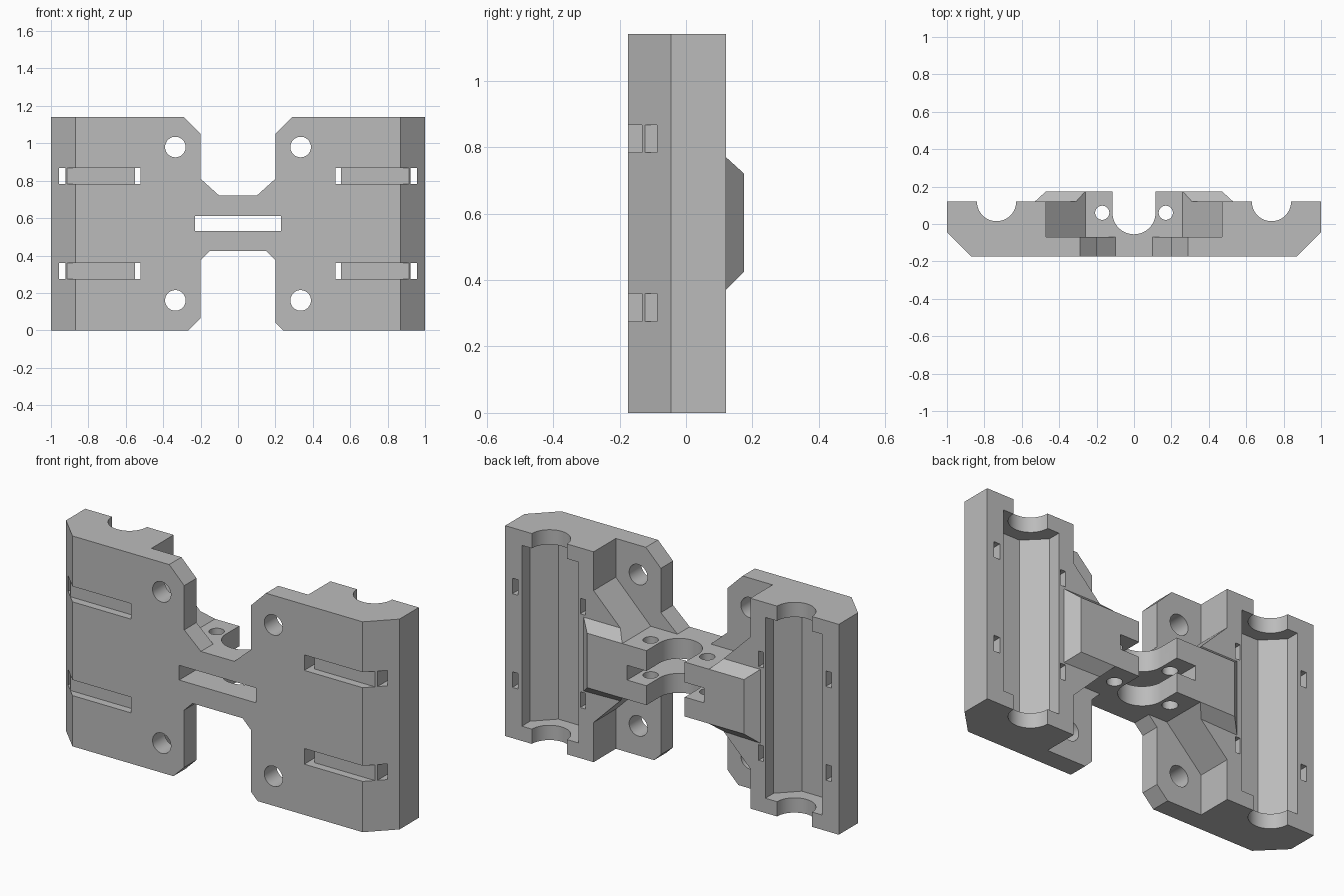
import bpy, bmesh, math

if "Cube" in bpy.data.objects:
    bpy.data.objects.remove(bpy.data.objects["Cube"], do_unlink=True)

H = 1.14                             # overall height
FRONT, WEB, BACK, TOP = -0.175, -0.07, 0.12, 0.175   # depth levels

grey = bpy.data.materials.new("grey_plastic")
grey.use_nodes = True
grey.diffuse_color = (0.5, 0.5, 0.5, 1)
grey.node_tree.nodes["Principled BSDF"].inputs["Base Color"].default_value = (0.5, 0.5, 0.5, 1)


def loft(name, rings):
    """Closed solid through matching rings of 3D points."""
    bm = bmesh.new()
    loops = [[bm.verts.new(p) for p in ring] for ring in rings]
    n = len(loops[0])
    for a, b in zip(loops, loops[1:]):
        for i in range(n):
            j = (i + 1) % n
            bm.faces.new((a[i], a[j], b[j], b[i]))
    bm.faces.new(loops[0])
    bm.faces.new(loops[-1])
    bmesh.ops.remove_doubles(bm, verts=bm.verts, dist=1e-5)
    bmesh.ops.recalc_face_normals(bm, faces=bm.faces)
    mesh = bpy.data.meshes.new(name)
    bm.to_mesh(mesh)
    bm.free()
    mesh.materials.append(grey)
    ob = bpy.data.objects.new(name, mesh)
    bpy.context.collection.objects.link(ob)
    return ob


def along_z(name, pts, z0, z1):
    return loft(name, [[(x, y, z) for x, y in pts] for z in (z0, z1)])


def along_y(name, pts, y0, y1):
    return loft(name, [[(x, y, z) for x, z in pts] for y in (y0, y1)])


def rect(a0, a1, b0, b1):
    return [(a0, b0), (a1, b0), (a1, b1), (a0, b1)]


def arc(cx, cy, r, start=0, sweep=360, n=48):
    count = n if sweep == 360 else n + 1
    return [(cx + r * math.cos(math.radians(start + sweep * i / n)),
             cy + r * math.sin(math.radians(start + sweep * i / n))) for i in range(count)]


def mirrored(pts, s):
    return [(s * x, y) for x, y in pts]


def both(half):
    """Outline from its right half, listed from top to bottom."""
    return half + [(-x, z) for x, z in reversed(half)]


def combine(target, others, operation):
    for other in others:
        mod = target.modifiers.new("bool", "BOOLEAN")
        mod.operation = operation
        mod.solver = "EXACT"
        mod.object = other
        bpy.context.view_layer.objects.active = target
        bpy.ops.object.modifier_apply(modifier=mod.name)
        bpy.data.objects.remove(other, do_unlink=True)


# Front plate with notches above and below the centre
upper = [(0.1, 0.72), (0.2, 0.81), (0.2, 1.05), (0.29, H), (0.6, H)]
right = upper + [(0.6, 0), (0.24, 0), (0.2, 0.04), (0.2, 0.375), (0.15, 0.425)]
left = upper + [(0.6, 0), (0.265, 0), (0.2, 0.065), (0.2, 0.375), (0.15, 0.425)]
carriage = along_y("carriage", right + mirrored(left[::-1], -1), FRONT, WEB)

parts, cuts = [], []

# Central web with sloped ribs up to the bearing blocks
web = both([(0.26, 0.72), (0.5, 0.96), (0.5, 0.185), (0.26, 0.425)])
parts.append(along_y("web", web, WEB - 0.03, BACK))

# Raised clamp cap with bevelled ends
base = both([(0.26, 0.72), (0.31, 0.77), (0.53, 0.77), (0.53, 0.37), (0.31, 0.375), (0.26, 0.425)])
peak = both([(0.26, 0.72), (0.26, 0.72), (0.47, 0.72), (0.47, 0.425), (0.26, 0.425), (0.26, 0.425)])
parts.append(loft("cap", [[(x, y, z) for x, z in ring]
                          for y, ring in ((0.05, base), (BACK, base), (TOP, peak))]))

for s in (1, -1):
    # Bearing block with bevelled outer edge
    block = [(0.47, FRONT), (0.87, FRONT), (1, -0.045), (1, BACK), (0.47, BACK)]
    parts.append(along_z("bearing_block", mirrored(block, s), 0, H))

    # Rod channel and eight-sided bearing pocket
    cuts.append(along_z("rod_channel", arc(s * 0.735, BACK, 0.105), -0.1, H + 0.1))
    octagon = arc(s * 0.73, BACK, 0.17 / math.cos(math.pi / 8), 22.5, n=8)
    cuts.append(along_z("bearing_pocket", octagon, 0.08, H - 0.08))

    # Vertical bolt hole in the clamp
    cuts.append(along_z("bolt_hole", arc(s * 0.17, 0.06, 0.038, n=32), 0.3, 0.85))

    # Screw holes through the plate
    for z in (0.16, 0.98):
        cuts.append(along_y("screw_hole", arc(s * 0.335, z, 0.055), -0.3, 0.3))

    # Strap recesses in the front with a slit at each end
    for z0, z1 in ((0.275, 0.36), (0.783, 0.867)):
        cuts.append(along_y("strap_recess", mirrored(rect(0.52, 0.913, z0, z1), s), -0.3, -0.132))
        for x0, x1 in ((0.52, 0.55), (0.922, 0.957)):
            cuts.append(along_y("strap_slit", mirrored(rect(x0, x1, z0, z1), s), -0.3, 0.3))

# Round seat open to the back, and the slot through the centre
seat = arc(0, 0.06, 0.115, 180, 180) + [(0.115, 0.3), (-0.115, 0.3)]
cuts.append(along_z("seat", seat, 0.3, 0.85))
cuts.append(along_y("centre_slot", rect(-0.23, 0.23, 0.53, 0.61), -0.3, 0.3))

combine(carriage, parts, "UNION")
combine(carriage, cuts, "DIFFERENCE")

# Smooth round holes, sharp edges elsewhere
bpy.ops.object.select_all(action="DESELECT")
carriage.select_set(True)
bpy.context.view_layer.objects.active = carriage
bpy.ops.object.shade_smooth_by_angle(angle=math.radians(25))
